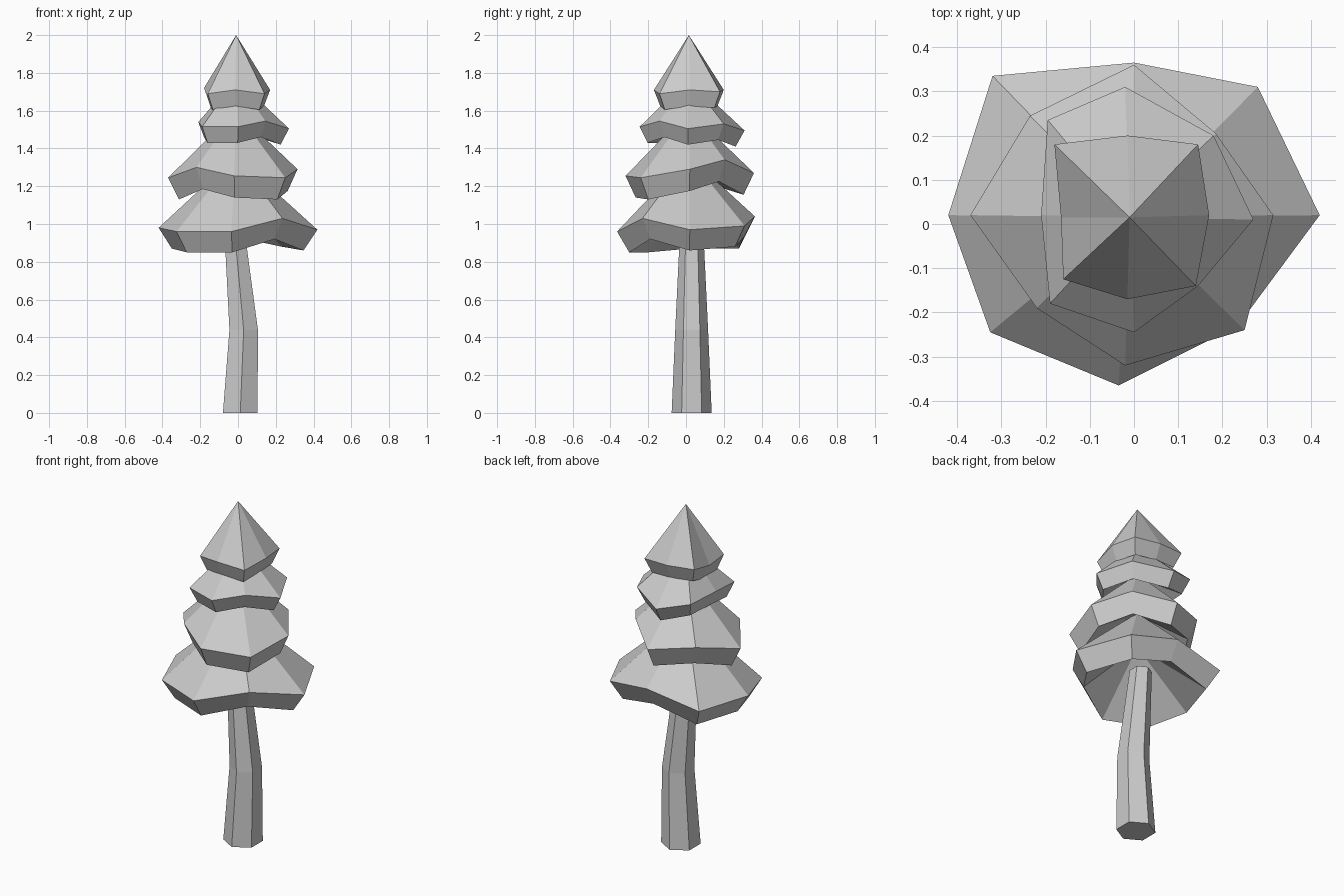
import bpy
import bmesh
from math import cos, sin, radians
from mathutils import Vector

default_cube = bpy.data.objects.get("Cube")
if default_cube:
    bpy.data.objects.remove(default_cube, do_unlink=True)

# Single flat grey for the whole tree
grey = bpy.data.materials.new("plain_grey")
grey.use_nodes = True
colour = (0.6, 0.6, 0.6, 1)
grey.diffuse_color = colour
grey.node_tree.nodes["Principled BSDF"].inputs["Base Color"].default_value = colour


def finish(name, bm):
    """Turn a bmesh into a flat shaded grey object."""
    bmesh.ops.recalc_face_normals(bm, faces=bm.faces)
    mesh = bpy.data.meshes.new(name)
    bm.to_mesh(mesh)
    bm.free()
    mesh.materials.append(grey)
    obj = bpy.data.objects.new(name, mesh)
    bpy.context.collection.objects.link(obj)
    return obj


def bridge(bm, lower, upper):
    """Join two rings of equal length with quads."""
    count = len(lower)
    for i in range(count):
        j = (i + 1) % count
        bm.faces.new((lower[i], lower[j], upper[j], upper[i]))


def fan(bm, ring, tip):
    """Close a ring to a point with triangles."""
    for i, vert in enumerate(ring):
        bm.faces.new((vert, ring[(i + 1) % len(ring)], tip))


def make_tier(name, rim, peak, inner, drop, taper):
    """Irregular cone with a tucked-in skirt and a hollow underside."""
    bm = bmesh.new()
    axis = Vector((-0.01, 0.015, 0))
    upper = [bm.verts.new(point) for point in rim]
    lower = []
    for vert in upper:
        tucked = axis + (vert.co - axis) * taper
        tucked.z = vert.co.z - drop
        lower.append(bm.verts.new(tucked))
    bridge(bm, lower, upper)
    fan(bm, upper, bm.verts.new(axis + Vector((0, 0, peak))))
    fan(bm, lower, bm.verts.new(axis + Vector((0, 0, inner))))
    return finish(name, bm)


# Foliage, each rim listed from the +x corner round towards the back
make_tier("foliage_bottom", [
    (.42, .02, .97), (.28, .31, .99), (0, .365, 1.04), (-.32, .335, .98),
    (-.42, .02, .98), (-.325, -.245, .96), (-.035, -.365, .96), (.235, -.23, 1.03),
], peak=1.36, inner=1.15, drop=.11, taper=.83)

make_tier("foliage_lower_middle", [
    (.315, .02, 1.29), (.185, .205, 1.34), (0, .36, 1.27), (-.235, .245, 1.3),
    (-.37, .02, 1.245), (-.22, -.19, 1.3), (-.02, -.32, 1.255), (.25, -.24, 1.245),
], peak=1.6, inner=1.35, drop=.115, taper=.84)

make_tier("foliage_upper_middle", [
    (.27, .01, 1.505), (.18, .2, 1.53), (-.02, .31, 1.495), (-.195, .235, 1.54),
    (-.21, .02, 1.54), (-.19, -.18, 1.515), (0, -.245, 1.515), (.145, -.14, 1.545),
], peak=1.77, inner=1.58, drop=.085, taper=.84)

make_tier("foliage_top", [
    (.17, .02, 1.71), (.145, .18, 1.7), (-.015, .2, 1.71), (-.18, .18, 1.72),
    (-.165, .015, 1.68), (-.16, -.125, 1.69), (-.015, -.17, 1.71), (.14, -.14, 1.69),
], peak=2, inner=1.75, drop=.085, taper=.82)

# Trunk: bent six-sided column, given as centre x, height and radius
bm = bmesh.new()
rings = []
for x, z, radius in ((.012, 0, .106), (.03, .44, .087), (-.022, 1, .06)):
    ring = []
    for i in range(6):
        angle = radians(30 + 60 * i)
        ring.append(bm.verts.new((x + radius * cos(angle), .03 + radius * sin(angle), z)))
    rings.append(ring)
for lower, upper in zip(rings, rings[1:]):
    bridge(bm, lower, upper)
bm.faces.new(rings[0])
bm.faces.new(rings[-1])
finish("trunk", bm)
